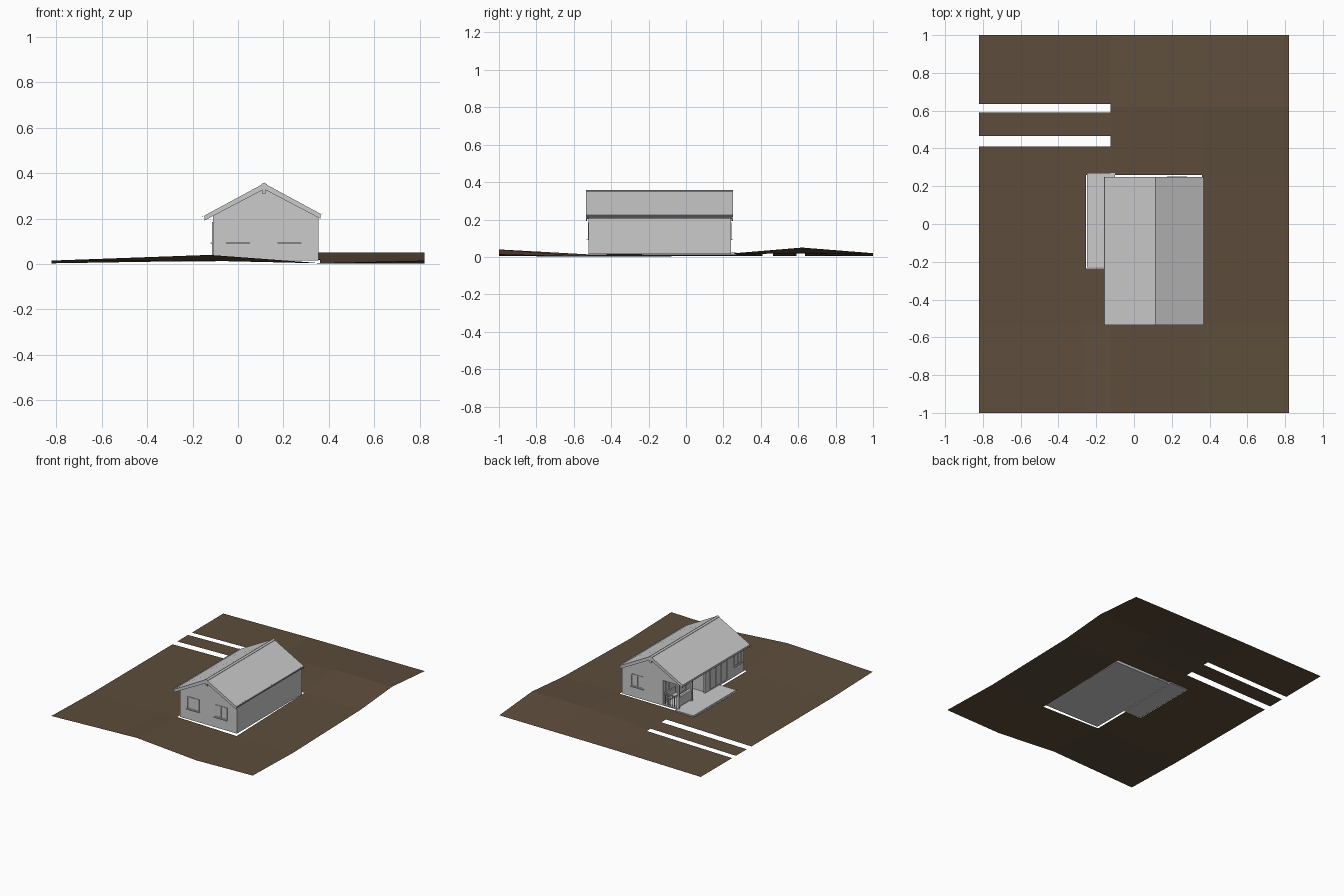
import bpy, bmesh, math
from mathutils import Vector

if "Cube" in bpy.data.objects:
    bpy.data.objects.remove(bpy.data.objects["Cube"])


def mesh_object(name, bm, material=None):
    me = bpy.data.meshes.new(name)
    bm.to_mesh(me)
    bm.free()
    ob = bpy.data.objects.new(name, me)
    bpy.context.collection.objects.link(ob)
    if material:
        me.materials.append(material)
    return ob


def add_box(bm, x0, x1, y0, y1, z0, z1):
    geo = bmesh.ops.create_cube(bm, size=1)
    for v in geo["verts"]:
        v.co = Vector((x0 + (v.co.x + .5) * (x1 - x0),
                       y0 + (v.co.y + .5) * (y1 - y0),
                       z0 + (v.co.z + .5) * (z1 - z0)))


def boxes(name, items):
    bm = bmesh.new()
    for it in items:
        add_box(bm, *it)
    return mesh_object(name, bm)


def prism(name, profile, y0, y1):
    """Extrude an xz profile along y."""
    bm = bmesh.new()
    face = bm.faces.new([bm.verts.new((x, y0, z)) for x, z in profile])
    ext = bmesh.ops.extrude_face_region(bm, geom=[face])
    for v in ext["geom"]:
        if isinstance(v, bmesh.types.BMVert):
            v.co.y = y1
    bmesh.ops.recalc_face_normals(bm, faces=bm.faces)
    return mesh_object(name, bm)


# --- Terrain: sheet with folds, a cut-out for the house and two wheel tracks
soil = bpy.data.materials.new("soil")
soil.diffuse_color = (0.11, 0.075, 0.045, 1)
soil.use_nodes = True
soil.node_tree.nodes["Principled BSDF"].inputs["Base Color"].default_value = soil.diffuse_color
CX = [-.82, -.125, .36, .82]
CY = [-1, -.53, .26, .62, 1]
CZ = [[.015, .040, .004, .015],
      [.003, .014, .003, .003],
      [.004, .016, .020, .020],
      [.004, .018, .050, .050],
      [.005, .015, .018, .020]]


def span(axis, v):
    i = max(k for k in range(len(axis) - 1) if v >= axis[k] - 1e-6)
    return i, (v - axis[i]) / (axis[i + 1] - axis[i])


def height(x, y):
    i, u = span(CX, x)
    j, w = span(CY, y)
    a = CZ[j][i] * (1 - u) + CZ[j][i + 1] * u
    b = CZ[j + 1][i] * (1 - u) + CZ[j + 1][i + 1] * u
    return a * (1 - w) + b * w


def is_open(x, y):
    house = -.125 < x < .36 and -.53 < y < .26
    deck = -.255 < x < -.12 and -.235 < y < .26
    track = x < -.125 and (.41 < y < .465 or .59 < y < .635)
    return house or deck or track


xs = [-.82, -.255, -.125, .36, .82]
ys = [-1, -.53, -.235, .26, .41, .465, .59, .62, .635, 1]
bm = bmesh.new()
grid = [[bm.verts.new((x, y, height(x, y))) for x in xs] for y in ys]
for j in range(len(ys) - 1):
    for i in range(len(xs) - 1):
        if not is_open((xs[i] + xs[i + 1]) / 2, (ys[j] + ys[j + 1]) / 2):
            bm.faces.new((grid[j][i], grid[j][i + 1],
                          grid[j + 1][i + 1], grid[j + 1][i]))
bmesh.ops.delete(bm, geom=[v for v in bm.verts if not v.link_faces], context="VERTS")
mesh_object("terrain", bm, soil)

# --- House body with a recessed porch in the back left corner
RX, RZ, S = .115, .355, .54           # ridge position and roof slope
L, R, F, B = -.11, .355, -.52, .24    # outer wall planes
TH = .02                              # roof depth


def roof_z(x):
    return RZ - abs(x - RX) * S


body = prism("house_walls", [(L, .016), (R, .016), (R, roof_z(R) - TH),
                             (RX, RZ - TH), (L, roof_z(L) - TH)], F, B)
cutter = boxes("porch_cutter", [(-.3, .02, -.08, .4, .024, .2)])
cutter.hide_render = True
cutter.hide_set(True)
cut = body.modifiers.new("porch_recess", "BOOLEAN")
cut.object = cutter
cut.solver = "EXACT"

# --- Deck and step
boxes("deck", [(-.25, L, -.23, .27, .010, .024),
               (L, -.1, B, .27, .010, .024)])

# --- Porch posts, rails and door
boxes("porch_posts", [(L, L + .014, y, y + .014, .024, .205)
                      for y in (-.08, .075, B - .014)])
boxes("porch_rail", [(L + .004, L + .01, .085, B - .01, .035, .1),
                     (L, L + .014, .08, B, .1, .107),
                     (L, .02, B - .01, B - .002, .1, .107)]
      + [(L + .02 + k * .018, L + .024 + k * .018, B - .008, B - .004, .024, .1)
         for k in range(6)])
boxes("porch_bench", [(-.02, .018, .1, .22, .055, .063),
                      (-.018, -.01, .105, .113, .024, .055),
                      (-.018, -.01, .207, .215, .024, .055),
                      (.01, .018, .1, .22, .063, .105)])


# --- Windows and doors: frame bars, mullion, sill; placed on any wall
def window(name, axis, plane, out, a0, a1, z0, z1, panes=2, sill=True):
    w = .006
    parts = [(a0, a1, z0, z0 + w, .004), (a0, a1, z1 - w, z1, .004)]
    for k in range(panes + 1):
        c = a0 + (a1 - a0 - w) * k / panes
        parts.append((c, c + w, z0, z1, .004))
    parts.append((a0, a1, z0, z1, .001))
    if sill:
        parts.append((a0 - .003, a1 + .003, z0 - .004, z0, .011))
    items = []
    for p0, p1, q0, q1, d in parts:
        d0, d1 = sorted((plane - out * .002, plane + out * d))
        items.append((p0, p1, d0, d1, q0, q1) if axis == "y" else (d0, d1, p0, p1, q0, q1))
    boxes(name, items)


window("front_window_left", "y", F, -1, -.05, .05, .094, .184)
window("front_window_right", "y", F, -1, .177, .277, .094, .184)
window("back_window", "y", B, 1, .177, .277, .094, .184)
window("side_window", "x", L, -1, -.49, -.40, .094, .184)
window("terrace_door", "x", L, -1, -.32, -.12, .026, .184, 3, False)
window("porch_window", "x", .02, -1, .12, .21, .1, .184, 2)
window("entry_door", "x", .02, -1, -.03, .05, .026, .175, 1, False)

# --- Roof: one folded slab with overhangs
XL, XR, Y0, Y1 = -.147, .362, -.535, .25
prism("roof", [(XL, roof_z(XL)), (RX, RZ), (XR, roof_z(XR)),
               (XR, roof_z(XR) - .012), (RX, RZ - TH), (XL, roof_z(XL) - .012)], Y0, Y1)
prism("ridge_cap", [(RX - .012, roof_z(RX - .012) + .003), (RX, RZ + .003),
                    (RX + .012, roof_z(RX + .012) + .003),
                    (RX + .012, roof_z(RX + .012)), (RX, RZ), (RX - .012, roof_z(RX - .012))],
      Y0, Y1)

# --- Barge boards and ridge beam ends on both gables
for end, y in (("front", Y0), ("back", Y1 - .006)):
    prism(end + "_barge_board",
          [(XL, roof_z(XL) - .001), (RX, RZ - .001), (XR, roof_z(XR) - .001),
           (XR, roof_z(XR) - .022), (RX, RZ - .026), (XL, roof_z(XL) - .022)], y, y + .006)
boxes("ridge_beam", [(RX - .007, RX + .007, Y0 + .002, Y1 - .002, .308, .335)])

# --- Raised seams of small cleats down each slope
bm = bmesh.new()
for side, rows, edge in ((-1, (.07, -.17, -.41), XL), (1, (.10, -.14, -.38), XR)):
    n = int((abs(edge - RX) - .02) / .016)
    for y in rows:
        for k in range(n):
            xa = RX + side * (.016 + k * .016)
            xb = xa + side * .009
            q = [bm.verts.new((x, yy, roof_z(x) + .0015))
                 for x, yy in ((xa, y - .002), (xb, y - .002), (xb, y + .002), (xa, y + .002))]
            bm.faces.new(q if side > 0 else q[::-1])
mesh_object("roof_cleats", bm)


# --- Half-round gutters along both eaves
def gutter(name, cx, cz, r=.007):
    arc = [math.pi + math.pi * k / 6 for k in range(7)]
    outer = [(cx + r * math.cos(a), cz + r * math.sin(a)) for a in arc]
    inner = [(cx + .8 * r * math.cos(a), cz + .8 * r * math.sin(a)) for a in reversed(arc)]
    prism(name, outer + inner, Y0, Y1)


gutter("left_gutter", XL - .005, roof_z(XL) - .001)
gutter("right_gutter", XR + .002, roof_z(XR) + .002)
